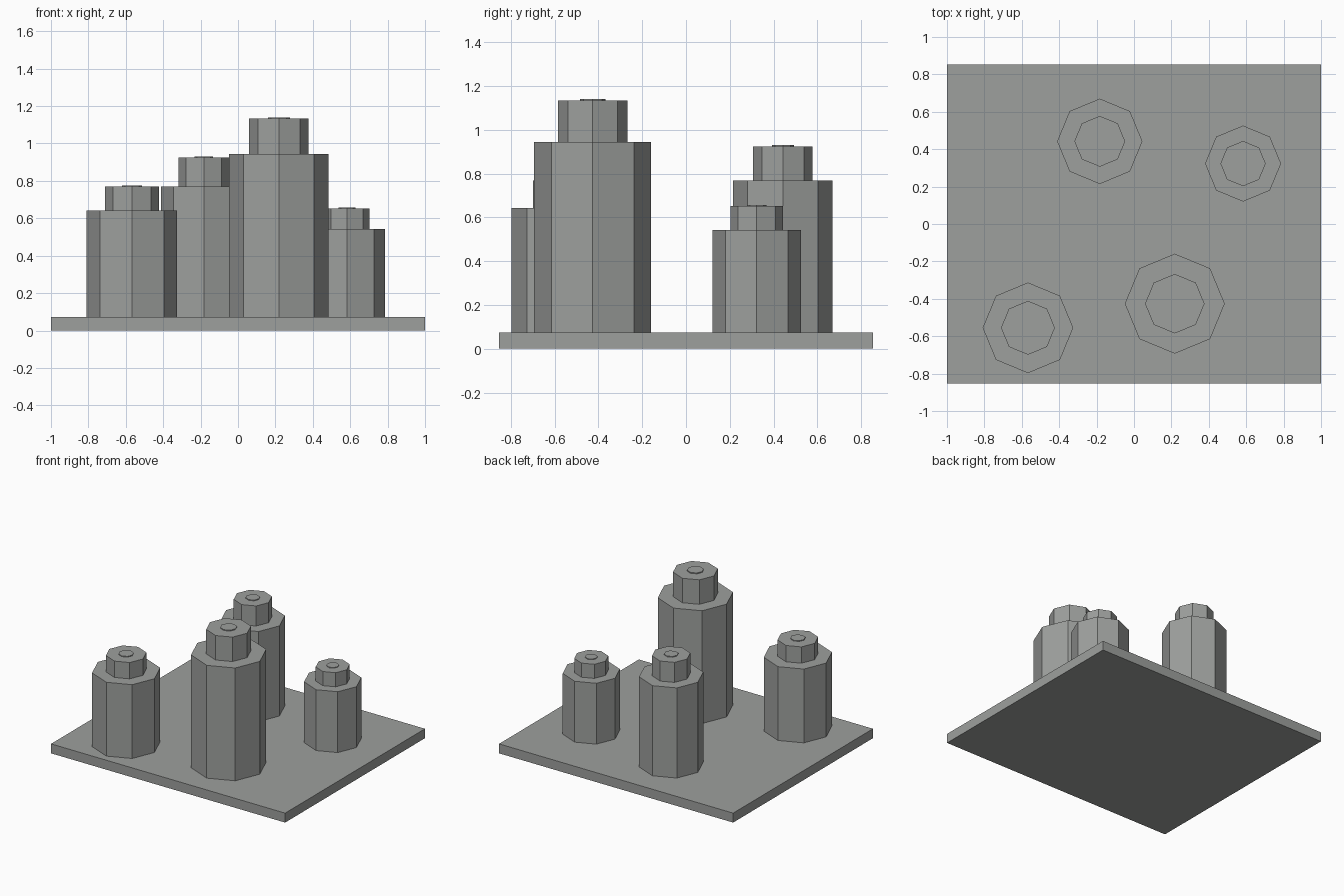
import bpy

if "Cube" in bpy.data.objects:
    bpy.data.objects.remove(bpy.data.objects["Cube"])

grey = bpy.data.materials.new("stone_grey")
grey.diffuse_color = (0.34, 0.35, 0.34, 1)
grey.use_nodes = True
grey.node_tree.nodes["Principled BSDF"].inputs["Base Color"].default_value = grey.diffuse_color

BASE_TOP = 0.073


def finish(obj, name):
    obj.name = name
    obj.data.materials.append(grey)


def octagon(name, x, y, radius, z0, z1):
    # eight-sided prism with corners on the x and y axes
    bpy.ops.mesh.primitive_cylinder_add(vertices=8, radius=radius, depth=z1 - z0,
                                        location=(x, y, (z0 + z1) / 2))
    finish(bpy.context.object, name)


# flat rectangular base
bpy.ops.mesh.primitive_cube_add(size=1, location=(0, 0, BASE_TOP / 2))
slab = bpy.context.object
slab.scale = (2, 1.706, BASE_TOP)
finish(slab, "base_slab")

# stepped columns: x, y, radius, body top, neck top, button top
columns = [
    (0.218, -0.426, 0.267, 0.944, 1.133, 1.140),
    (-0.183, 0.442, 0.228, 0.769, 0.924, 0.930),
    (-0.567, -0.555, 0.242, 0.643, 0.769, 0.775),
    (0.583, 0.323, 0.203, 0.543, 0.652, 0.657),
]
for i, (x, y, r, body, neck, button) in enumerate(columns, 1):
    octagon(f"column_body_{i}", x, y, r, BASE_TOP, body)
    octagon(f"column_neck_{i}", x, y, r * 0.595, body, neck)
    octagon(f"column_button_{i}", x, y, r * 0.22, neck, button)
